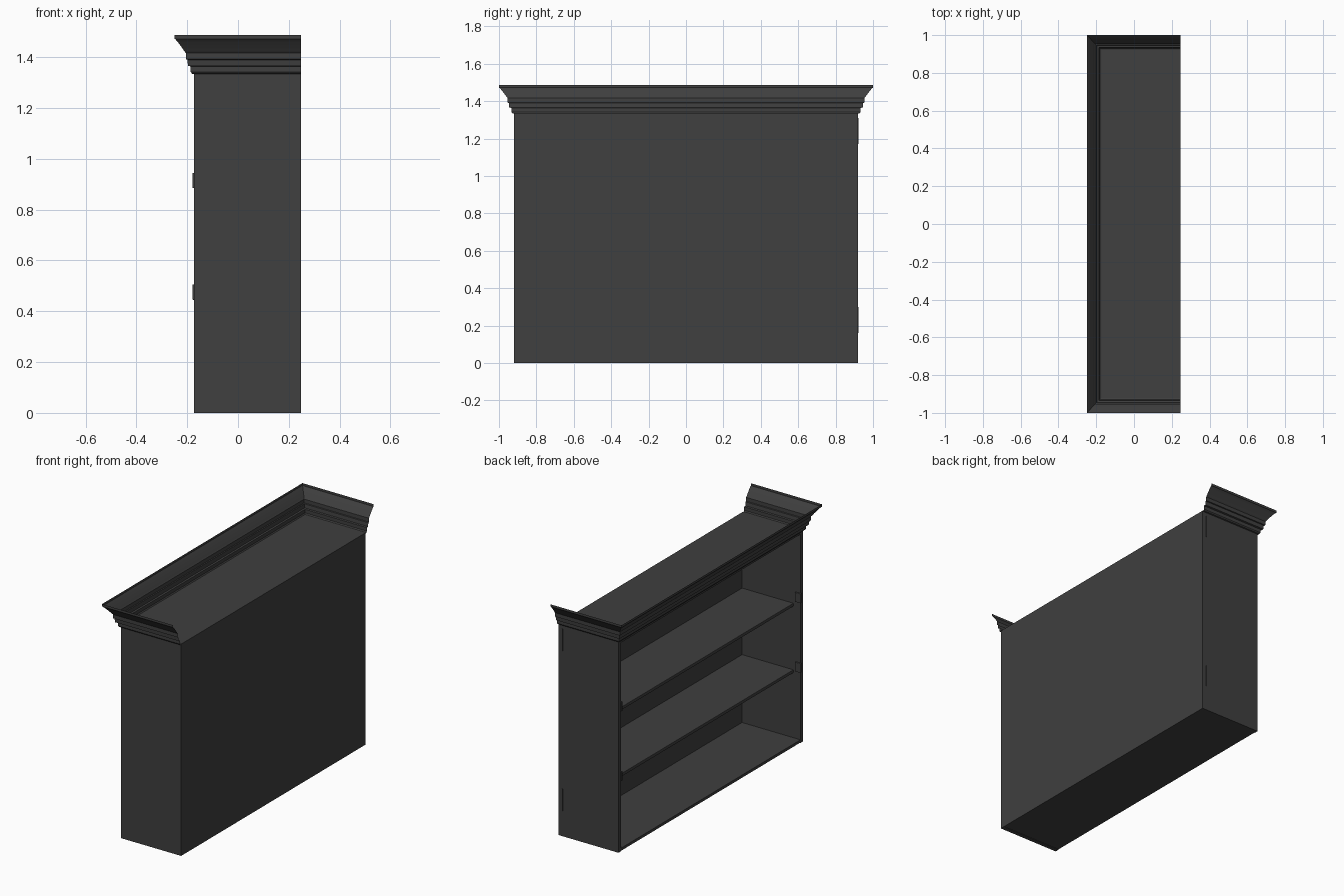
import bpy
import bmesh
from mathutils import Vector

cube = bpy.data.objects.get("Cube")
if cube:
    bpy.data.objects.remove(cube, do_unlink=True)

# One dark painted finish for the whole piece
paint = bpy.data.materials.new("dark grey paint")
paint.use_nodes = True
colour = (0.05, 0.05, 0.05, 1)
paint.diffuse_color = colour
paint.node_tree.nodes["Principled BSDF"].inputs["Base Color"].default_value = colour


def add_object(name, bm):
    mesh = bpy.data.meshes.new(name)
    bmesh.ops.recalc_face_normals(bm, faces=bm.faces)
    bm.to_mesh(mesh)
    bm.free()
    mesh.materials.append(paint)
    obj = bpy.data.objects.new(name, mesh)
    bpy.context.scene.collection.objects.link(obj)
    return obj


def box(name, low, high, bevel=0):
    """Box between two opposite corners."""
    bm = bmesh.new()
    bmesh.ops.create_cube(bm, size=1)
    low, high = Vector(low), Vector(high)
    for v in bm.verts:
        v.co = (low + high) / 2 + v.co * (high - low)
    obj = add_object(name, bm)
    if bevel:
        mod = obj.modifiers.new("edge", "BEVEL")
        mod.width = bevel
        mod.segments = 2
    return obj


FRONT, BACK, HALF, TOP = -0.173, 0.247, 0.92, 1.337
SIDE, BOARD = 0.025, 0.02
INNER = HALF - SIDE

# Carcass
for label, s in (("left", 1), ("right", -1)):
    y0, y1 = sorted((s * INNER, s * HALF))
    box(label + "_side_panel", (FRONT, y0, 0), (BACK, y1, TOP))
    # Shelf clips at the front edge of each side
    for level, z in (("lower", 0.445), ("upper", 0.885)):
        c0, c1 = sorted((s * (INNER - 0.008), s * (INNER + 0.006)))
        box(f"{label}_{level}_clip", (FRONT - 0.006, c0, z), (FRONT + 0.035, c1, z + 0.06), 0.002)
box("back_panel", (BACK - 0.012, -INNER, 0), (BACK, INNER, TOP))
box("bottom_board", (FRONT, -INNER, 0.003), (BACK - 0.012, INNER, BOARD))
box("top_board", (FRONT, -INNER, TOP - BOARD), (BACK - 0.012, INNER, TOP))

# Shelves, set back from the front edge
for level, z in (("lower", 0.45), ("upper", 0.87)):
    box(level + "_shelf", (-0.125, -INNER, z - BOARD), (BACK - 0.012, INNER, z), 0.003)

# Narrow fixing strips on the left side
for level, z in (("lower", 0.16), ("upper", 1.17)):
    box(level + "_fixing_strip", (0.216, HALF, z), (0.22, HALF + 0.002, z + 0.14))

# Crown moulding: (outward offset, height), mitred round three sides
profile = [(0, 1.333), (0.008, 1.335), (0.013, 1.342), (0.013, 1.364),
           (0.024, 1.366), (0.026, 1.39), (0.032, 1.392), (0.032, 1.416),
           (0.037, 1.422), (0.045, 1.434), (0.056, 1.449), (0.066, 1.462),
           (0.074, 1.471), (0.077, 1.472), (0.077, 1.487)]
bm = bmesh.new()
rows = []
for out, z in profile:
    x, y = FRONT - out, HALF + out * 0.08 / 0.077
    rows.append([bm.verts.new(p) for p in
                 ((BACK, y, z), (x, y, z), (x, -y, z), (BACK, -y, z))])
for a, b in zip(rows, rows[1:]):
    for i in range(3):
        bm.faces.new((a[i], a[i + 1], b[i + 1], b[i]))
crown = add_object("crown_moulding", bm)
